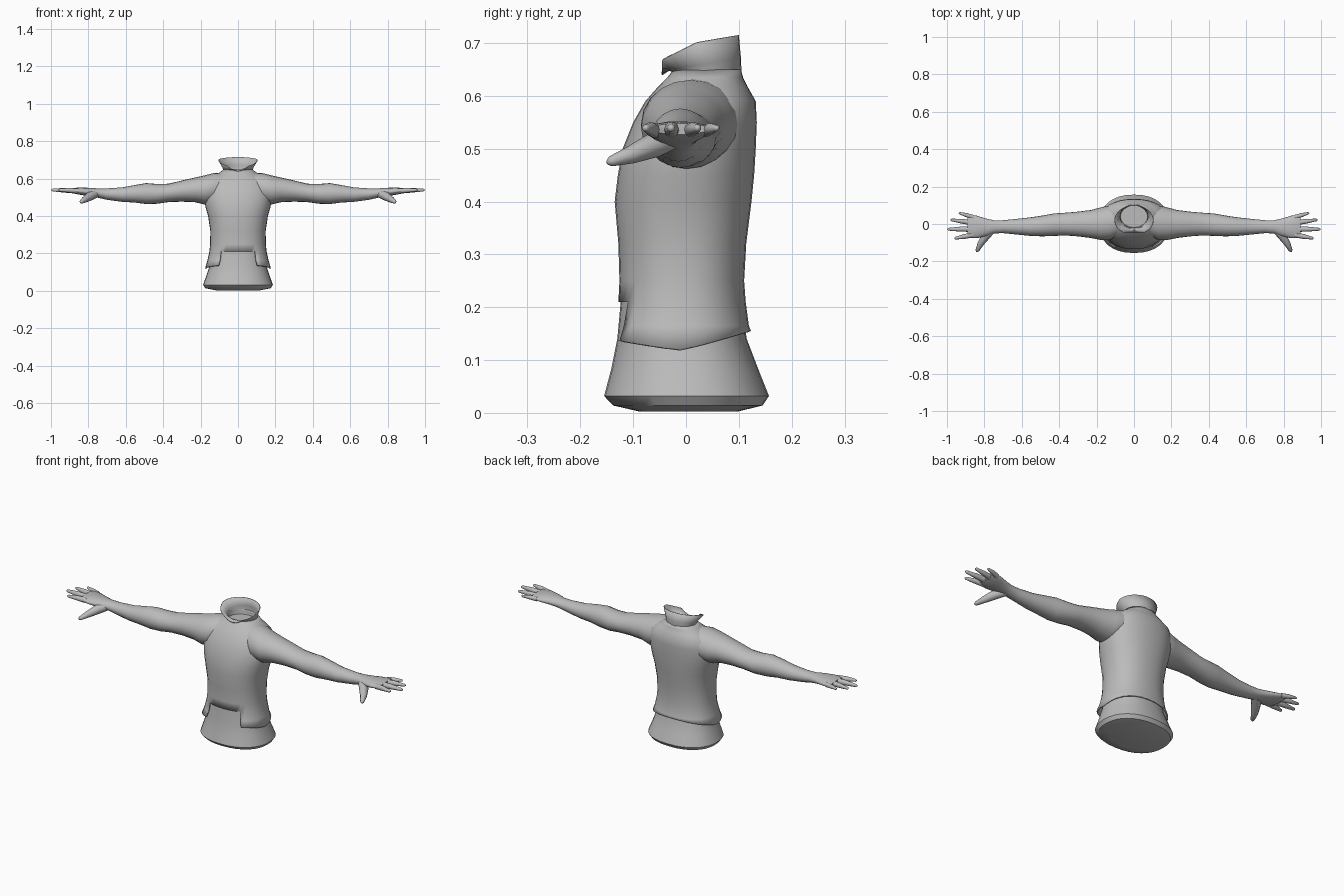
import bpy, bmesh, math
from mathutils import Vector

cube = bpy.data.objects.get("Cube")
if cube:
    bpy.data.objects.remove(cube, do_unlink=True)

grey = bpy.data.materials.new("plain grey")
grey.use_nodes = True
grey.diffuse_color = (0.5, 0.5, 0.5, 1)
grey.node_tree.nodes["Principled BSDF"].inputs["Base Color"].default_value = (0.5, 0.5, 0.5, 1)

SEG = 32


def loft(name, rings, cap_start=False, cap_end=False, drop=None, fix=False, angle=40):
    """Skin a list of closed rings; drop(centre) removes unwanted faces."""
    bm = bmesh.new()
    rows = [[bm.verts.new(p) for p in ring] for ring in rings]
    n = len(rows[0])
    for a, b in zip(rows, rows[1:]):
        for j in range(n):
            k = (j + 1) % n
            bm.faces.new((a[j], a[k], b[k], b[j]))
    if cap_start:
        bm.faces.new(rows[0][::-1])
    if cap_end:
        bm.faces.new(rows[-1])
    if drop:
        gone = [f for f in bm.faces if drop(f.calc_center_median())]
        bmesh.ops.delete(bm, geom=gone, context='FACES')
    if fix:
        bmesh.ops.recalc_face_normals(bm, faces=bm.faces[:])
    mesh = bpy.data.meshes.new(name)
    bm.to_mesh(mesh)
    bm.free()
    mesh.materials.append(grey)
    obj = bpy.data.objects.new(name, mesh)
    bpy.context.collection.objects.link(obj)
    bpy.ops.object.select_all(action='DESELECT')
    obj.select_set(True)
    bpy.context.view_layer.objects.active = obj
    bpy.ops.object.shade_smooth_by_angle(angle=math.radians(angle))
    return obj


def power(v, e):
    return math.copysign(abs(v) ** e, v)


def level(z, rx, front, back, e=0.88, lift=None):
    """Rounded horizontal ring; lift(s) raises it by front-to-back position."""
    pts = []
    for j in range(SEG):
        a = 2 * math.pi * j / SEG
        s = math.sin(a)
        y = (front + back) / 2 + (back - front) / 2 * power(s, e)
        pts.append((rx * power(math.cos(a), e), y, z + (lift(s) if lift else 0)))
    return pts


# Shirt hem flaring out below the jacket
loft("shirt", [
    level(0.003, 0.12, -0.09, 0.10),
    level(0.014, 0.175, -0.138, 0.145),
    level(0.032, 0.187, -0.155, 0.157),
    level(0.085, 0.168, -0.141, 0.136),
    level(0.14, 0.150, -0.130, 0.115),
    level(0.24, 0.138, -0.121, 0.10),
], cap_start=True, cap_end=True)

# Jacket body, open at the lower front
hem = lambda s: 0.035 * s if s > 0 else -0.02 * s
jacket = loft("jacket", [
    level(0.12, 0.176, -0.146, 0.123, lift=hem),
    level(0.165, 0.163, -0.137, 0.119),
    level(0.21, 0.153, -0.128, 0.113),
    level(0.25, 0.149, -0.126, 0.110),
    level(0.32, 0.148, -0.128, 0.114),
    level(0.40, 0.160, -0.135, 0.124),
    level(0.45, 0.174, -0.129, 0.129),
    level(0.50, 0.182, -0.120, 0.132),
    level(0.55, 0.180, -0.100, 0.134),
    level(0.59, 0.163, -0.077, 0.132),
    level(0.615, 0.128, -0.055, 0.118),
    level(0.635, 0.095, -0.035, 0.108),
    level(0.65, 0.078, -0.024, 0.104),
], drop=lambda c: c.y < 0 and abs(c.x) < 0.097 and c.z < 0.21, angle=50)
shell = jacket.modifiers.new("cloth thickness", 'SOLIDIFY')
shell.thickness = 0.007
shell.offset = -1


# Standing collar: high at the back, two points and a dip at the front
def collar_lift(s):
    if s >= 0:
        return 0.015 * s
    return 0.04 * s if s > -0.85 else -0.034 + 0.18 * (s + 0.85)


rim = [(x, max(y, -0.045), z) for x, y, z in
       level(0.70, 0.105, -0.06, 0.10, e=1, lift=collar_lift)]
collar = loft("collar", [
    level(0.622, 0.074, -0.02, 0.10, e=1),
    level(0.645, 0.079, -0.026, 0.105, e=1),
    level(0.66, 0.083, -0.032, 0.104, e=1, lift=lambda s: 0.012 * s),
    rim,
], cap_start=True)
edge = collar.modifiers.new("cloth thickness", 'SOLIDIFY')
edge.thickness = 0.003


def upright(side, x, y0, y1, z0, z1, n=20):
    """Oval ring across an arm, given its y and z limits."""
    turns = [2 * math.pi * j / n for j in range(n)]
    return [(side * x, (y0 + y1) / 2 + (y1 - y0) / 2 * math.cos(a),
             (z0 + z1) / 2 + (z1 - z0) / 2 * math.sin(a)) for a in turns]


def digit(name, side, path, radii, n=10):
    """Tapered finger along a path, with a rounded tip."""
    pts = [Vector(p) for p in path]
    tip = (pts[-1] - pts[-2]).normalized() * radii[-1]
    pts.append(pts[-1] + tip * 0.8)
    rings = []
    for i, (p, r) in enumerate(zip(pts, radii + [radii[-1] * 0.4])):
        d = (pts[min(i + 1, len(pts) - 1)] - pts[max(i - 1, 0)]).normalized()
        u = d.cross(Vector((0, 0, 1))).normalized()
        v = u.cross(d)
        ring = []
        for j in range(n):
            a = 2 * math.pi * j / n
            q = p + r * (u * math.cos(a) + v * math.sin(a))
            ring.append((side * q.x, q.y, q.z))
        rings.append(ring)
    loft(name, rings, True, True, fix=True, angle=60)


# Arm from shoulder to knuckles: x, y limits, z limits
ARM = [
    (0.08, -0.06, 0.10, 0.49, 0.632),
    (0.13, -0.085, 0.10, 0.465, 0.630),
    (0.18, -0.085, 0.088, 0.462, 0.617),
    (0.23, -0.075, 0.075, 0.474, 0.606),
    (0.30, -0.066, 0.066, 0.477, 0.590),
    (0.37, -0.061, 0.060, 0.475, 0.573),
    (0.43, -0.064, 0.056, 0.466, 0.571),
    (0.49, -0.066, 0.045, 0.464, 0.576),
    (0.55, -0.064, 0.036, 0.472, 0.566),
    (0.62, -0.057, 0.028, 0.476, 0.553),
    (0.70, -0.049, 0.020, 0.487, 0.548),
    (0.75, -0.050, 0.020, 0.498, 0.548),
    (0.79, -0.064, 0.029, 0.505, 0.551),
    (0.84, -0.076, 0.044, 0.513, 0.552),
    (0.875, -0.075, 0.050, 0.520, 0.551),
    (0.89, -0.066, 0.043, 0.527, 0.548),
]
# Finger name, knuckle y, tip x, tip y, radius
FINGERS = [
    ("little_finger", 0.037, 0.932, 0.058, 0.012),
    ("ring_finger", 0.006, 0.975, 0.022, 0.014),
    ("middle_finger", -0.027, 0.992, -0.028, 0.015),
    ("index_finger", -0.058, 0.955, -0.076, 0.014),
]
for side, label in ((1, "left"), (-1, "right")):
    loft(label + "_arm", [upright(side, *r) for r in ARM], True, True, fix=True, angle=60)
    for name, y, tx, ty, r in FINGERS:
        mid = ((0.86 + tx) / 2, (y + ty) / 2, 0.538)
        digit(f"{label}_{name}", side, [(0.86, y, 0.534), mid, (tx, ty, 0.539)],
              [r, r * 0.9, r * 0.5])
    digit(label + "_thumb", side,
          [(0.75, -0.02, 0.522), (0.79, -0.06, 0.507), (0.82, -0.105, 0.488), (0.838, -0.142, 0.476)],
          [0.020, 0.024, 0.017, 0.010])
